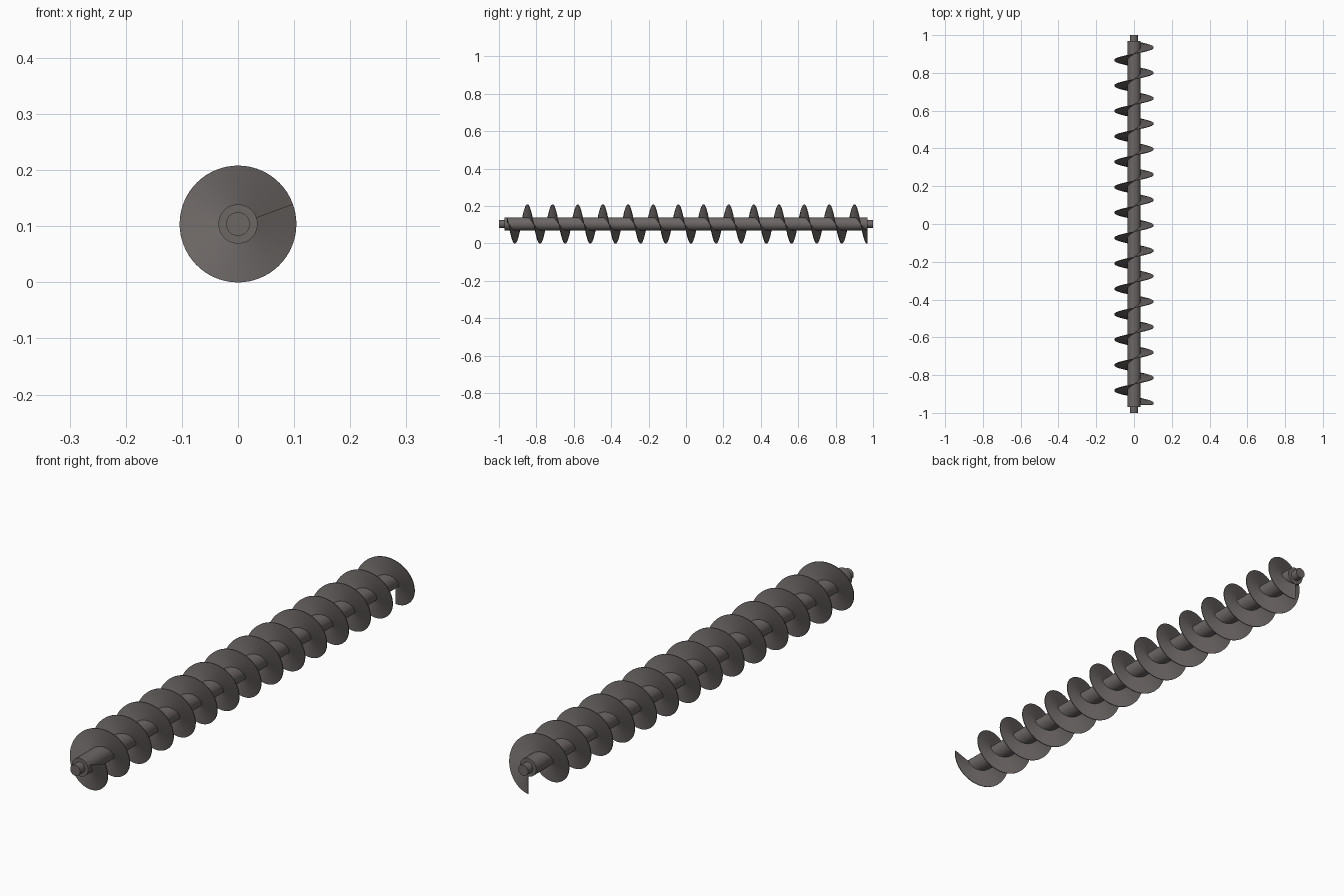
import bpy, bmesh
from math import cos, sin, pi, radians

if "Cube" in bpy.data.objects:
    bpy.data.objects.remove(bpy.data.objects["Cube"])

AXIS_Z = 0.104
R_OUT, R_SHAFT, R_STUB = 0.104, 0.035, 0.021
PITCH = 0.1345
Y_END = 0.968
TURNS = 14 + 110 / 360
THICK = 0.003


def smooth(ob):
    bpy.ops.object.select_all(action='DESELECT')
    ob.select_set(True)
    bpy.context.view_layer.objects.active = ob
    bpy.ops.object.shade_smooth_by_angle(angle=radians(35))


def rod(name, radius, y0, y1):
    bpy.ops.mesh.primitive_cylinder_add(
        vertices=48, radius=radius, depth=y1 - y0,
        location=(0, (y0 + y1) / 2, AXIS_Z), rotation=(pi / 2, 0, 0))
    ob = bpy.context.object
    ob.name = name
    smooth(ob)


# Central shaft and end journals
rod("shaft", R_SHAFT, -0.97, 0.97)
rod("front_journal", R_STUB, -1.0, -0.97)
rod("back_journal", R_STUB, 0.97, 1.0)

# Helical flight: a thin radial section swept along the axis
bm = bmesh.new()
steps = round(TURNS * 64)
rings = []
for i in range(steps + 1):
    t = i / steps * TURNS
    a = -pi / 2 + (TURNS - t) * 2 * pi
    y = Y_END - (TURNS - t) * PITCH
    ring = []
    for r, s in ((R_SHAFT - 0.003, -1), (R_OUT, -1), (R_OUT, 1), (R_SHAFT - 0.003, 1)):
        ring.append(bm.verts.new((r * cos(a), y + s * THICK / 2, AXIS_Z + r * sin(a))))
    rings.append(ring)
for p, q in zip(rings, rings[1:]):
    for k in range(4):
        n = (k + 1) % 4
        bm.faces.new((p[k], p[n], q[n], q[k]))
bm.faces.new(rings[0][::-1])
bm.faces.new(rings[-1])
bmesh.ops.recalc_face_normals(bm, faces=bm.faces)
mesh = bpy.data.meshes.new("screw_flight")
bm.to_mesh(mesh)
bm.free()
flight = bpy.data.objects.new("screw_flight", mesh)
bpy.context.collection.objects.link(flight)
smooth(flight)

# Dark steel finish
steel = bpy.data.materials.new("dark_steel")
steel.diffuse_color = (0.15, 0.135, 0.13, 1)
steel.use_nodes = True
steel.node_tree.nodes["Principled BSDF"].inputs["Base Color"].default_value = steel.diffuse_color
for ob in bpy.context.scene.objects:
    ob.data.materials.append(steel)
